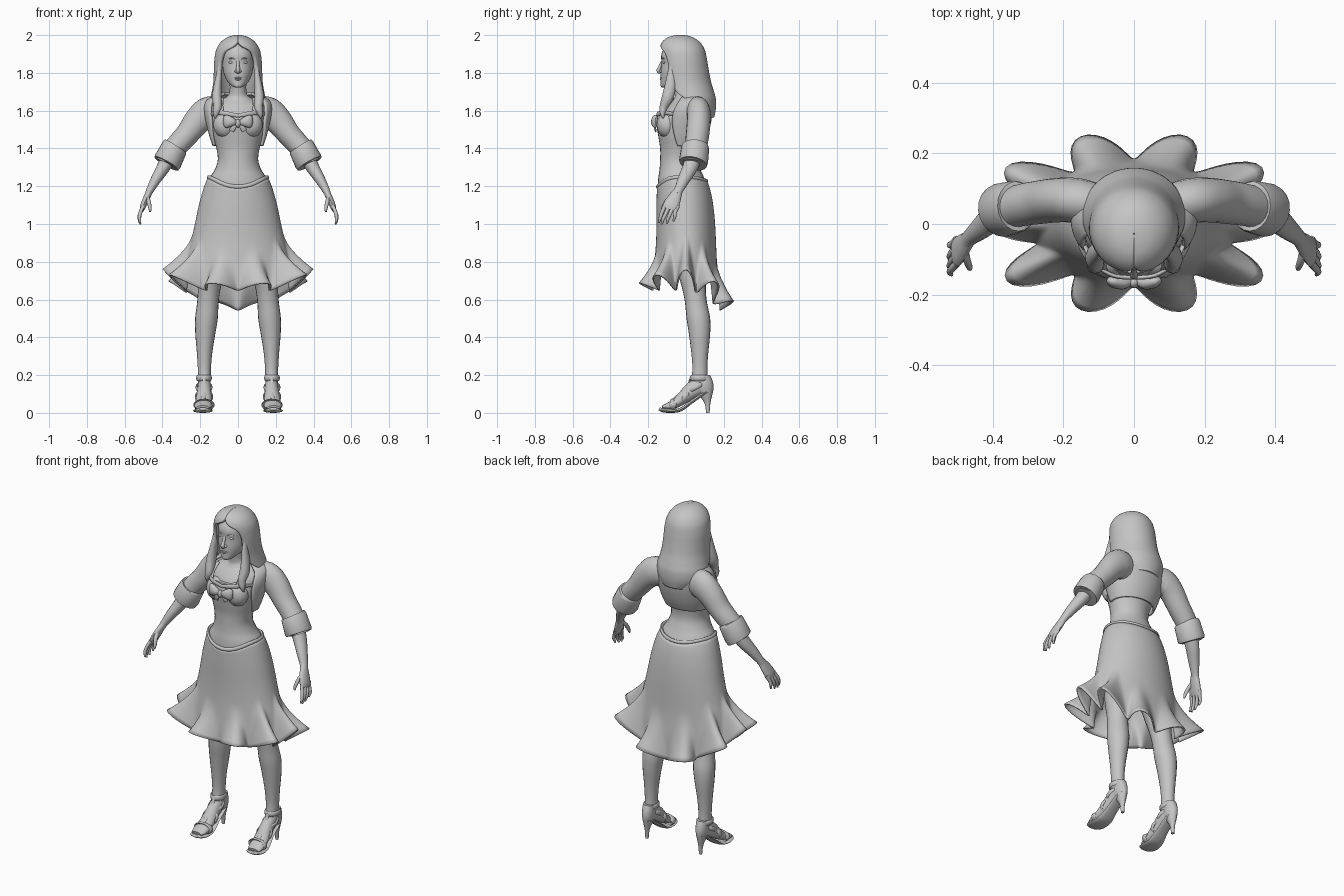
import bpy, bmesh, math
from mathutils import Vector

grey = bpy.data.materials.new("plain grey")
grey.diffuse_color = (0.56, 0.56, 0.56, 1)


def resample(rows, k):
    """Catmull-Rom interpolation through rows of equal length."""
    out = []
    for i in range(len(rows) - 1):
        a, b = rows[i], rows[i + 1]
        p = rows[i - 1] if i else a
        q = rows[i + 2] if i + 2 < len(rows) else b
        for j in range(k):
            t = j / k
            out.append(tuple(0.5 * (2 * B + (C - A) * t + (2 * A - 5 * B + 4 * C - D) * t * t
                             + (3 * B - A - 3 * C + D) * t ** 3) for A, B, C, D in zip(p, a, b, q)))
    return out + [tuple(rows[-1])]


def skin(name, rings, closed=True, cap=True, mirror=False, thick=0, angle=50):
    """Join rings of points into a surface."""
    bm = bmesh.new()
    vs = [[bm.verts.new(p) for p in r] for r in rings]
    n = len(rings[0])
    for a, b in zip(vs, vs[1:]):
        for j in range(n if closed else n - 1):
            bm.faces.new((a[j], a[(j + 1) % n], b[(j + 1) % n], b[j]))
    if cap and closed:
        bm.faces.new(vs[0])
        bm.faces.new(vs[-1])
    bmesh.ops.recalc_face_normals(bm, faces=bm.faces)
    me = bpy.data.meshes.new(name)
    bm.to_mesh(me)
    bm.free()
    ob = bpy.data.objects.new(name, me)
    bpy.context.collection.objects.link(ob)
    me.materials.append(grey)
    if thick:
        m = ob.modifiers.new("thickness", 'SOLIDIFY')
        m.thickness, m.offset = thick, 0
    if mirror:
        ob.modifiers.new("mirror", 'MIRROR')
    bpy.context.view_layer.objects.active = ob
    ob.select_set(True)
    bpy.ops.object.shade_smooth_by_angle(angle=math.radians(angle))
    ob.select_set(False)
    return ob


def oval(z, rx, yf, yb, a, x=0):
    """Point on a horizontal oval; a = 0 is the front."""
    return (x + rx * math.sin(a), (yf + yb) / 2 - (yb - yf) / 2 * math.cos(a), z)


def loft(name, rows, n=32, k=5, **kw):
    """Rows of z, half width, front y, back y, centre x."""
    return skin(name, [[oval(*r[:4], math.tau * i / n, r[4]) for i in range(n)]
                       for r in resample(rows, k)], **kw)


def shell(name, rows, thick, n=48, k=5):
    """Open shell; the fifth value is the half angle of the front gap."""
    rings = []
    for z, rx, yf, yb, g in resample(rows, k):
        g = math.radians(g)
        rings.append([oval(z, rx, yf, yb, g + (math.tau - 2 * g) * i / n) for i in range(n + 1)])
    return skin(name, rings, closed=False, thick=thick)


def tube(name, rows, n=14, k=4, side=(0, 1, 0), mirror=True, loop=False):
    """Rows of x, y, z, radius along side, radius across side."""
    rows = resample(rows, k) if k > 1 else rows
    pts = [Vector(r[:3]) for r in rows]
    rings, L = [], len(rows)
    for i, r in enumerate(rows):
        t = pts[(i + 1) % L] - pts[i - 1] if loop else pts[min(i + 1, L - 1)] - pts[max(i - 1, 0)]
        u = Vector(side)
        u = (u - t * u.dot(t) / t.length_squared).normalized()
        w = t.cross(u).normalized()
        rings.append([pts[i] + u * r[3] * math.cos(math.tau * j / n) + w * r[4] * math.sin(math.tau * j / n)
                      for j in range(n)])
    if loop:
        rings.append(rings[0])
    return skin(name, rings, mirror=mirror, cap=not loop)


def blob(name, c, r, mirror=False):
    rows = [[(c[0] + r[0] * math.sin(t) * math.cos(a), c[1] + r[1] * math.sin(t) * math.sin(a), c[2] + r[2] * math.cos(t))
             for a in [math.tau * i / 16 for i in range(16)]] for t in [0.02 + 3.1 * j / 10 for j in range(11)]]
    return skin(name, rows, mirror=mirror)


# Bodice, upper chest and neck
loft("bodice", [(1.18, .172, -.148, .12, 0), (1.215, .163, -.149, .11, 0), (1.25, .147, -.146, .094, 0),
                (1.29, .122, -.14, .075, 0), (1.34, .107, -.137, .058, 0), (1.4, .114, -.137, .06, 0),
                (1.46, .13, -.146, .08, 0), (1.53, .14, -.155, .09, 0), (1.585, .138, -.138, .095, 0)])
loft("upper_chest", [(1.5, .13, -.13, .09, 0), (1.58, .145, -.122, .1, 0), (1.63, .135, -.09, .1, 0),
                     (1.66, .085, -.065, .085, 0), (1.69, .047, -.058, .045, 0), (1.77, .045, -.07, .04, 0)])
blob("bust", (.065, -.1, 1.525), (.066, .056, .07), True)
tube("neckline_band", [(0, -.152, 1.573, .006, .01), (.06, -.146, 1.585, .006, .012), (.11, -.113, 1.59, .006, .012),
                       (.14, -.06, 1.58, .006, .01)])
tube("strap", [(.085, -.132, 1.585, .005, .01), (.088, -.105, 1.63, .005, .01), (.085, -.065, 1.665, .005, .01)])

# Bow
tube("bow_loop", [(.006, -.162, 1.535, .008, .01), (.03, -.167, 1.54, .018, .024), (.06, -.163, 1.543, .017, .035),
                  (.075, -.156, 1.543, .008, .024)])
tube("bow_tail", [(.008, -.162, 1.53, .006, .008), (.024, -.164, 1.51, .006, .013), (.034, -.16, 1.492, .004, .014)])
blob("bow_knot", (0, -.166, 1.533), (.015, .016, .022))


# Ruffled skirt, with a pointed waist
def waist_z(a):
    return 1.243 - .05 * max(0, math.cos(a)) ** 3 - .02 * max(0, -math.cos(a)) ** 3


PROFILE = resample([(1.26, .15, -.148, .095), (1.19, .178, -.15, .122), (1.1, .203, -.152, .14), (1.0, .224, -.152, .15),
                    (.9, .247, -.155, .155), (.8, .272, -.163, .16), (.68, .287, -.175, .172), (.5, .29, -.18, .185)], 6)


def skirt_size(z):
    for p, q in zip(PROFILE, PROFILE[1:]):
        if q[0] <= z:
            t = (p[0] - z) / (p[0] - q[0])
            return [a + (b - a) * t for a, b in zip(p[1:], q[1:])]
    return PROFILE[-1][1:]


rings = []
for i in range(31):
    t, ring = i / 30, []
    s = max(0, (t - .6) / .4) ** 2
    for j in range(200):
        a = math.tau * j / 200
        c, wave = math.cos(a), -math.cos(10 * a)
        lobe = (.5 + .5 * wave) ** 1.4
        back = max(0, -c)
        hem = .648 - .105 * back ** 2 + lobe * (.03 + .08 * math.sin(a) ** 2)
        z = waist_z(a) + (hem - waist_z(a)) * t
        rx, yf, yb = skirt_size(z)
        b = a - .055 * s * math.sin(10 * a)
        x, y, z = oval(z, rx, yf, yb, b)
        flare = s * lobe * (1 + .4 * math.sin(2 * b) ** 2)
        ring.append((x + flare * .118 * math.sin(b), y - flare * .074 * math.cos(b), z))
    rings.append(ring)
skin("skirt", rings, cap=False, thick=.008, angle=70)

rows = []
for j in range(64):
    a = math.tau * j / 64
    z = waist_z(a) + .004
    rows.append((*oval(z, *skirt_size(z), a), .011, .009))
tube("waist_trim", rows, n=8, k=1, side=(0, 0, 1), mirror=False, loop=True)

# Cropped jacket with turned-up cuffs
shell("jacket", [(1.415, .128, -.12, .085, 75), (1.47, .146, -.13, .108, 66), (1.54, .163, -.13, .126, 58),
                 (1.6, .172, -.115, .132, 56), (1.645, .165, -.08, .128, 55), (1.675, .125, -.045, .112, 52),
                 (1.69, .08, -.03, .09, 60)], .014)
tube("sleeve", [(.1, .045, 1.58, .065, .085), (.155, .065, 1.59, .064, .085), (.21, .068, 1.55, .063, .074),
                (.265, .062, 1.48, .062, .063), (.312, .055, 1.428, .06, .06), (.35, .045, 1.385, .058, .058)], n=20)
tube("cuff", [(.33, .05, 1.414, .058, .056), (.331, .05, 1.412, .07, .066), (.337, .049, 1.403, .074, .07),
              (.372, .04, 1.332, .077, .075), (.379, .038, 1.32, .074, .072), (.38, .037, 1.318, .06, .06),
              (.372, .04, 1.335, .05, .05)], n=20, k=1)

# Forearms and hands
tube("forearm", [(.355, .045, 1.37, .045, .043), (.395, .022, 1.3, .041, .036), (.435, -.012, 1.235, .033, .028),
                 (.463, -.036, 1.185, .025, .021), (.475, -.05, 1.16, .027, .018)])
tube("palm", [(.468, -.042, 1.175, .024, .018), (.485, -.062, 1.135, .036, .018), (.502, -.08, 1.095, .042, .016),
              (.508, -.088, 1.075, .036, .011)])
for i in range(4):
    y, d = -.122 + .023 * i, (.004, -.004, 0, .012)[i]
    tube("finger_%d" % (i + 1), [(.502, y + .01, 1.095, .011, .01), (.517, y - .006, 1.06, .01, .01),
                                 (.522, y - .018 + d, 1.03 + d, .009, .009), (.517, y - .026 + d, 1.002 + d, .005, .005)], n=8)
tube("thumb", [(.48, -.08, 1.14, .014, .012), (.472, -.106, 1.115, .012, .011), (.466, -.122, 1.085, .01, .009),
               (.465, -.128, 1.065, .005, .005)], n=8)

# Head and face
loft("head", [(1.722, .014, -.126, -.09, 0), (1.732, .034, -.134, -.05, 0), (1.76, .06, -.134, .02, 0),
              (1.8, .076, -.134, .05, 0), (1.85, .083, -.13, .07, 0), (1.9, .083, -.13, .07, 0),
              (1.94, .066, -.108, .055, 0), (1.965, .035, -.07, .03, 0)])
tube("nose", [(0, -.126, 1.862, .006, .009), (0, -.137, 1.835, .008, .009), (0, -.146, 1.812, .011, .012),
              (0, -.135, 1.802, .008, .009)], mirror=False)
blob("nostril", (.011, -.133, 1.809), (.008, .009, .007), True)
blob("eye", (.034, -.114, 1.856), (.016, .01, .0075), True)
tube("brow", [(.014, -.126, 1.872, .004, .003), (.036, -.118, 1.878, .005, .004), (.06, -.094, 1.87, .004, .003)], n=8)
blob("upper_lip", (0, -.128, 1.774), (.021, .01, .005))
blob("lower_lip", (0, -.127, 1.765), (.018, .01, .006))

# Long hair, open around the face
shell("hair", [(1.992, .001, -.029, -.027, 0), (1.989, .025, -.062, .003, 0), (1.98, .053, -.092, .033, 0),
               (1.963, .078, -.115, .06, 0), (1.94, .097, -.129, .08, 12), (1.91, .11, -.133, .094, 38),
               (1.86, .117, -.131, .104, 48), (1.81, .119, -.13, .112, 50), (1.75, .122, -.125, .124, 54),
               (1.7, .13, -.115, .139, 62), (1.66, .137, -.1, .149, 80), (1.61, .13, -.08, .149, 103),
               (1.565, .1, -.06, .14, 125)], .018)
tube("front_lock", [(.098, -.075, 1.86, .006, .006), (.1, -.078, 1.8, .02, .014), (.108, -.083, 1.73, .03, .021),
                    (.112, -.097, 1.67, .031, .026), (.108, -.118, 1.62, .022, .022), (.117, -.124, 1.585, .014, .015),
                    (.122, -.12, 1.56, .004, .004)])

# Legs
loft("leg", [(1.05, .088, -.09, .1, .092), (.9, .086, -.075, .105, .112), (.75, .07, -.045, .108, .14),
             (.65, .059, -.018, .105, .153), (.58, .057, -.005, .112, .16), (.5, .06, .003, .128, .167),
             (.42, .053, .015, .128, .173), (.32, .041, .028, .118, .177), (.24, .035, .034, .113, .178),
             (.18, .034, .03, .115, .178), (.13, .03, .03, .118, .178)], n=20, mirror=True)

# High-heeled sandals: foot, sole, heel and straps
tube("foot", [(.178, .115, .16, .024, .03), (.178, .075, .145, .034, .048), (.179, .02, .11, .038, .042),
              (.182, -.04, .06, .044, .028), (.186, -.09, .036, .046, .02), (.188, -.125, .027, .034, .012)],
     n=16, side=(1, 0, 0))
tube("sole", [(.178, .132, .115, .02, .008), (.178, .09, .1, .034, .009), (.179, .03, .058, .037, .009),
              (.182, -.03, .017, .046, .01), (.186, -.085, .011, .052, .011), (.187, -.125, .015, .043, .011),
              (.187, -.142, .022, .022, .008)], n=16, side=(1, 0, 0))
loft("heel", [(0, .009, .107, .125, .178), (.05, .013, .098, .129, .178), (.09, .023, .072, .138, .178),
              (.13, .033, .04, .146, .178), (.165, .034, .05, .142, .178), (.2, .031, .08, .128, .178)], n=14, mirror=True)


def strap_ring(name, cy, cz, rx, ry, tilt, width):
    """Band around the foot or ankle; tilt turns it towards the toes."""
    rows = []
    for j in range(24):
        a = math.tau * j / 24
        v = ry * math.sin(a)
        rows.append((.18 + rx * math.cos(a), cy + v * math.cos(tilt), cz + v * math.sin(tilt), width, .006))
    tube(name, rows, n=8, k=1, side=(0, -math.sin(tilt), math.cos(tilt)), loop=True)


strap_ring("ankle_strap", .072, .185, .036, .045, 0, .015)
strap_ring("instep_strap", .05, .135, .039, .049, .5, .012)
strap_ring("middle_strap", -.005, .085, .043, .04, 1.0, .012)
strap_ring("toe_strap", -.07, .042, .05, .027, 1.35, .018)
tube("centre_strap", [(.179, .026, .19, .01, .005), (.179, .01, .15, .01, .005), (.18, -.025, .112, .01, .005),
                      (.184, -.075, .065, .01, .005)], n=8, side=(1, 0, 0))
